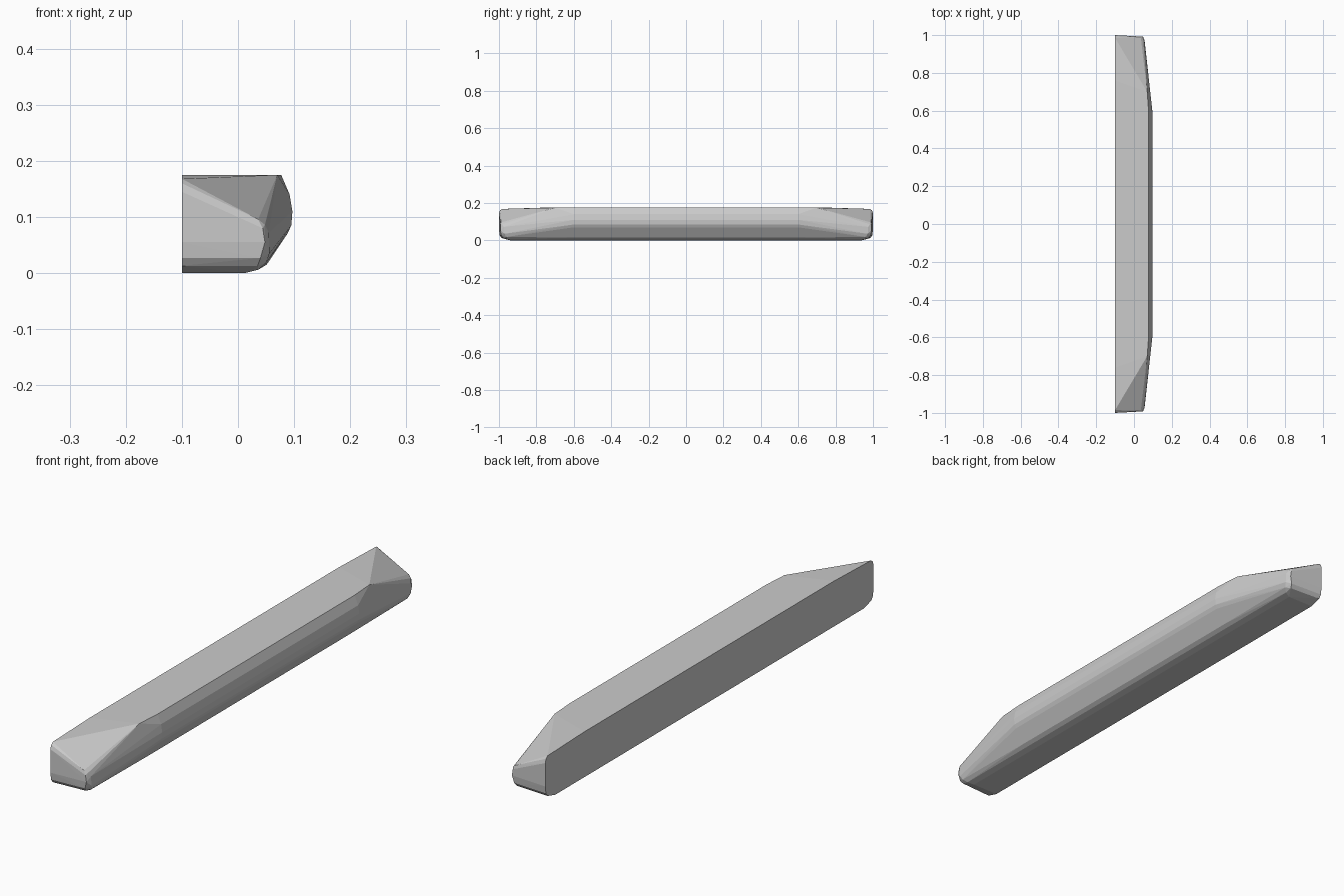
import bpy, bmesh

# Long middle cross-section (x, z), constant for |y| <= 0.6
MID = [(-0.1, 0), (0.012, 0), (0.036, 0.006), (0.051, 0.015), (0.088, 0.070),
       (0.095, 0.085), (0.097, 0.110), (0.092, 0.140), (0.077, 0.175), (-0.1, 0.175)]

# Tapered, chamfered end (x, y, z), mirrored to the other end
END = [
    # top chamfer corners
    (0.070, 0.70, 0.175), (-0.1, 0.76, 0.175), (-0.1, 0.985, 0.168), (-0.1, 0.995, 0.160),
    # end edge along the flat back
    (-0.1, 1.0, 0.145), (-0.1, 1.0, 0.055), (-0.1, 0.996, 0.027), (-0.1, 0.986, 0.013),
    (-0.1, 0.94, 0.0),
    # rounded outer nose
    (0.036, 0.989, 0.096), (0.048, 0.984, 0.086), (0.055, 0.974, 0.072),
    (0.044, 0.992, 0.080), (0.048, 0.992, 0.055), (0.056, 0.972, 0.035),
    (0.040, 0.989, 0.027), (0.035, 0.978, 0.013), (0.050, 0.962, 0.018),
    (0.036, 0.95, 0.006), (0.012, 0.94, 0.0),
]

bm = bmesh.new()
for s in (-1, 1):
    for x, z in MID:
        bm.verts.new((x, s * 0.6, z))
    for x, y, z in END:
        bm.verts.new((x, s * y, z))

# Skin the sections and drop leftover interior points
res = bmesh.ops.convex_hull(bm, input=bm.verts[:])
loose = [v for v in bm.verts if not v.link_faces]
bmesh.ops.delete(bm, geom=loose, context='VERTS')
bmesh.ops.dissolve_limit(bm, angle_limit=0.01, verts=bm.verts[:], edges=bm.edges[:])
bmesh.ops.recalc_face_normals(bm, faces=bm.faces[:])

mesh = bpy.data.meshes.new("side_bar")
bm.to_mesh(mesh)
bm.free()
bar = bpy.data.objects.new("side_bar", mesh)
bpy.context.collection.objects.link(bar)
